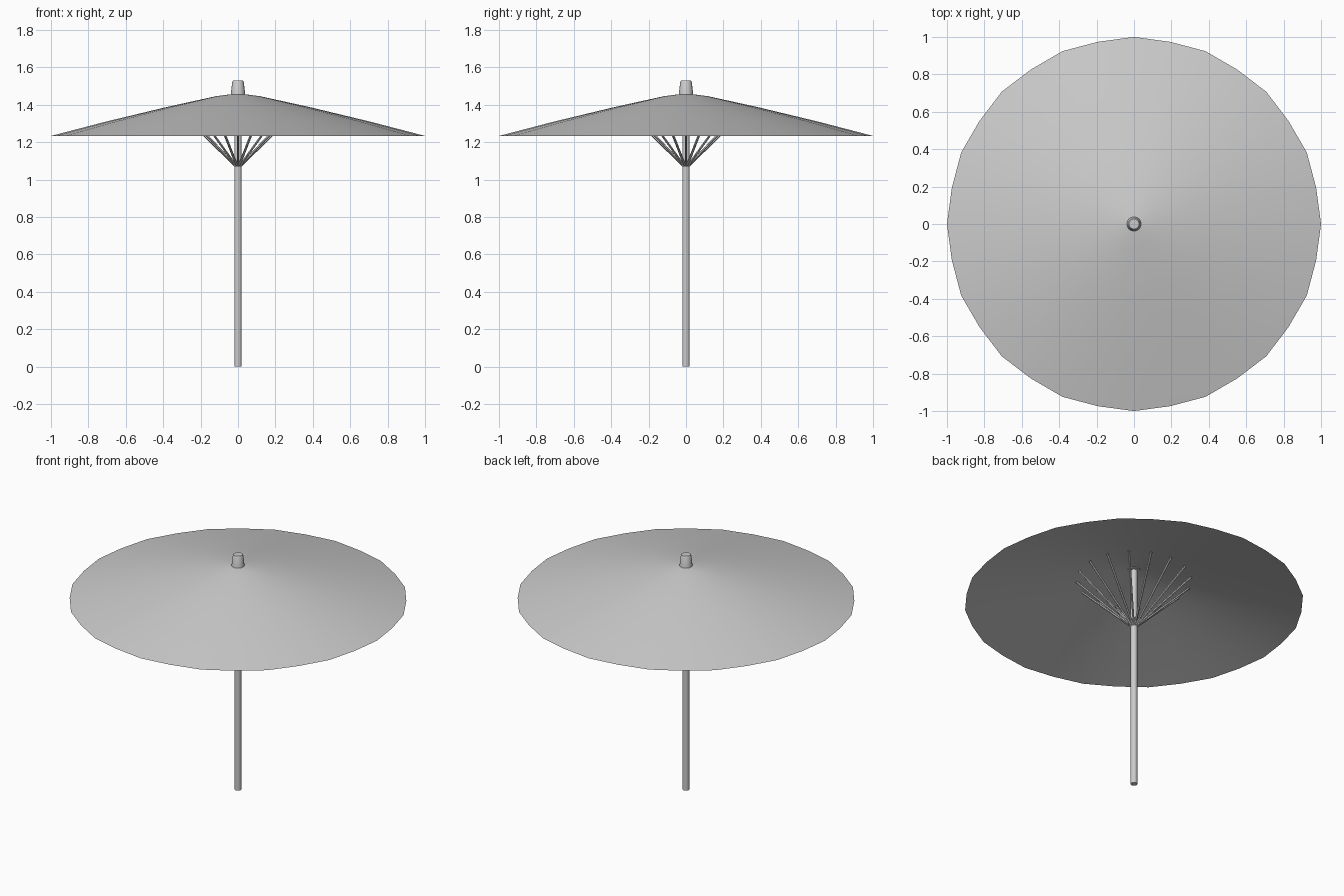
import bpy, bmesh
from math import cos, sin, pi
from mathutils import Vector

if "Cube" in bpy.data.objects:
    bpy.data.objects.remove(bpy.data.objects["Cube"])

RIBS = 16


def finish(bm, name, angle=0.6):
    bmesh.ops.recalc_face_normals(bm, faces=bm.faces)
    mesh = bpy.data.meshes.new(name)
    bm.to_mesh(mesh)
    bm.free()
    ob = bpy.data.objects.new(name, mesh)
    bpy.context.collection.objects.link(ob)
    bpy.ops.object.select_all(action='DESELECT')
    ob.select_set(True)
    bpy.context.view_layer.objects.active = ob
    bpy.ops.object.shade_smooth_by_angle(angle=angle)
    return ob


def lathe(name, profile, sides, cap=True, sag=1.0):
    """Spin (radius, z) pairs; odd spokes are pulled in by sag."""
    bm = bmesh.new()
    rings = []
    for r, z in profile:
        ring = []
        for i in range(sides):
            a = 2 * pi * i / sides
            k = r * (sag if i % 2 else 1.0)
            ring.append(bm.verts.new((k * cos(a), k * sin(a), z)))
        rings.append(ring)
    for lo, hi in zip(rings, rings[1:]):
        for i in range(sides):
            j = (i + 1) % sides
            bm.faces.new((lo[i], lo[j], hi[j], hi[i]))
    if cap:
        bm.faces.new(rings[0])
        bm.faces.new(rings[-1])
    return finish(bm, name)


def rod(name, a, b, radius, sides=6):
    a, b = Vector(a), Vector(b)
    bm = bmesh.new()
    bmesh.ops.create_cone(bm, cap_ends=True, segments=sides, radius1=radius,
                          radius2=radius, depth=(b - a).length)
    ob = finish(bm, name)
    ob.location = (a + b) / 2
    ob.rotation_euler = (b - a).to_track_quat('Z', 'Y').to_euler()
    return ob


# Pole
lathe("pole", [(0.02, 0), (0.02, 1.455)], 12)

# Thin canopy sheet, slightly pulled in between the ribs
lathe("canopy", [(1.0, 1.234), (0.7, 1.312), (0.4, 1.384), (0.12, 1.446),
                 (0.02, 1.459)], RIBS * 2, cap=False, sag=0.993)

# Cap on top
lathe("top_cap", [(0.039, 1.452), (0.031, 1.522), (0.027, 1.529)], 16)

# Support struts fanning from the pole to the canopy
for i in range(RIBS):
    a = 2 * pi * i / RIBS
    c, s = cos(a), sin(a)
    rod(f"strut_{i + 1}", (0.012 * c, 0.012 * s, 1.072),
        (0.34 * c, 0.34 * s, 1.393), 0.0065)
